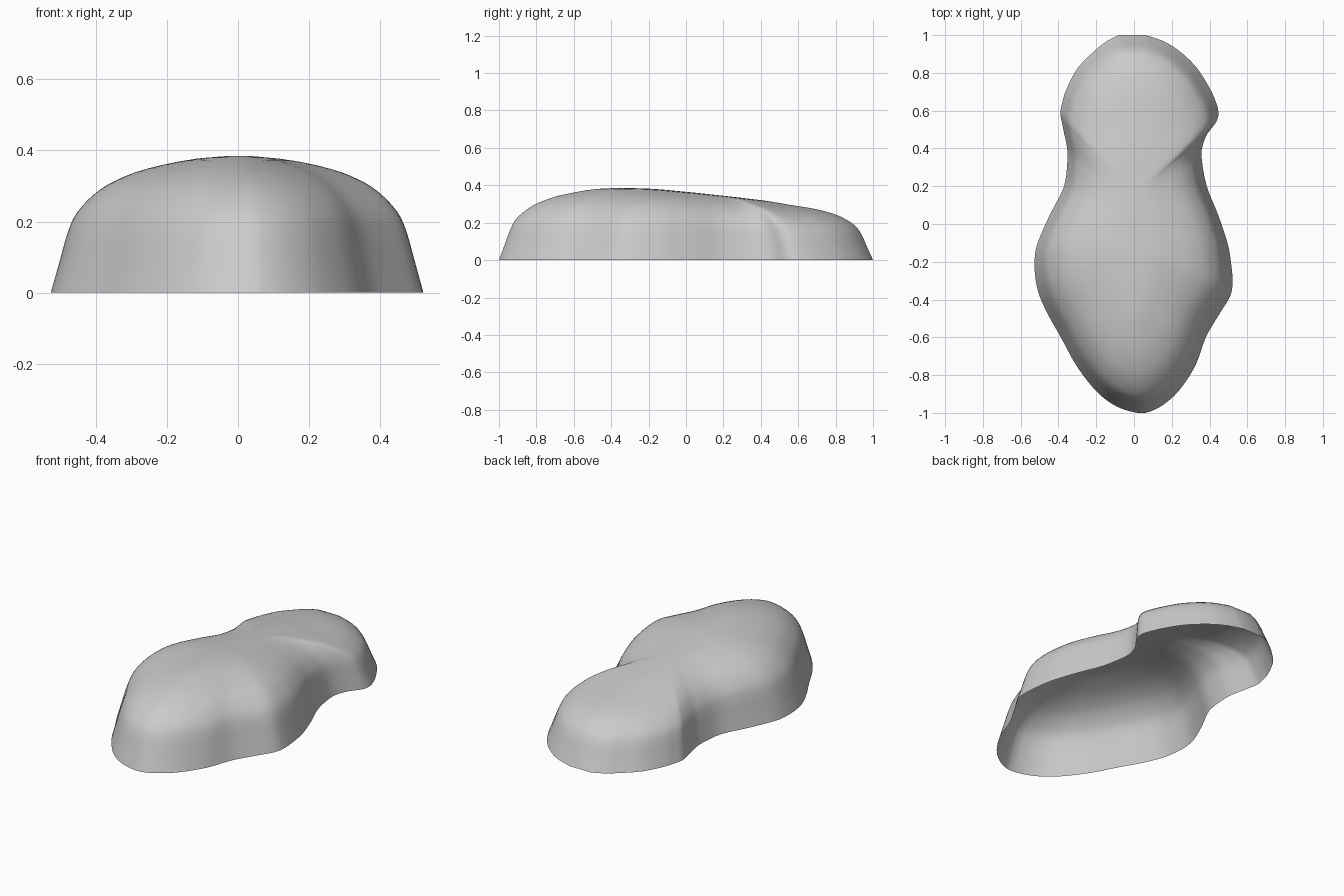
import bpy, bmesh

if "Cube" in bpy.data.objects:
    bpy.data.objects.remove(bpy.data.objects["Cube"])

# Footprint stations from back to front: y, left x, right x
STATIONS = [
    (1.0, -.08, .06), (.97, -.14, .15), (.92, -.205, .235), (.83, -.295, .33),
    (.72, -.355, .40), (.65, -.378, .432), (.59, -.39, .447), (.54, -.382, .435),
    (.48, -.37, .39), (.42, -.357, .365), (.35, -.352, .358), (.2, -.37, .385),
    (.05, -.445, .445), (-.1, -.51, .495), (-.2, -.527, .513), (-.3, -.52, .522),
    (-.38, -.50, .51), (-.48, -.455, .45), (-.6, -.387, .38), (-.75, -.305, .325),
    (-.88, -.205, .24), (-.95, -.12, .165), (-.985, -.045, .105), (-1.0, .02, .06)]
# Wall-to-crown profile: fraction of the way to the spine, fraction of height
PROFILE = [(0, 0), (.045, .22), (.09, .44), (.14, .59), (.24, .735), (.35, .83),
           (.5, .91), (.75, .985), (1, 1)]
# Crown height along y
CROWN = [(-1, .385), (-.3, .385), (0, .365), (.4, .322), (.6, .308), (1, .318)]


def spline(points, steps):
    """Catmull-Rom curve through tuples of any size."""
    out = []
    for i in range(len(points) - 1):
        a, b, c, d = (points[min(max(i + k, 0), len(points) - 1)] for k in (-1, 0, 1, 2))
        for s in range(steps):
            t = s / steps
            out.append(tuple(
                .5 * (2 * q + (r - p) * t + (2 * p - 5 * q + 4 * r - s_) * t * t
                      + (3 * q - p - 3 * r + s_) * t ** 3)
                for p, q, r, s_ in zip(a, b, c, d)))
    return out + [points[-1]]


CROWN_FINE = spline(CROWN, 10)


def crown(y):
    for (y0, z0), (y1, z1) in zip(CROWN_FINE, CROWN_FINE[1:]):
        if y <= y1:
            return z0 + (z1 - z0) * (y - y0) / (y1 - y0)
    return CROWN_FINE[-1][1]


# Closed footprint loop, left side then right side reversed
stations = spline(STATIONS, 3)
outline = [(l, y) for y, l, r in stations] + [(r, y) for y, l, r in reversed(stations)]

# Open-bottomed shell: rings drawn in from the footprint to a central spine
bm = bmesh.new()
rings = []
for t, f in spline(PROFILE, 3):
    ring = []
    for x, y in outline:
        yy = y * (1 - .7 * t)
        ring.append(bm.verts.new((x * (1 - t), yy, crown(yy) * f)))
    rings.append(ring)
n = len(outline)
for low, high in zip(rings, rings[1:]):
    for i in range(n):
        j = (i + 1) % n
        bm.faces.new((low[i], low[j], high[j], high[i]))
bmesh.ops.remove_doubles(bm, verts=bm.verts, dist=1e-5)
bmesh.ops.recalc_face_normals(bm, faces=bm.faces)
if sum(f.normal.z for f in bm.faces) < 0:
    bmesh.ops.reverse_faces(bm, faces=bm.faces)
for face in bm.faces:
    face.smooth = True

mesh = bpy.data.meshes.new("contoured_shell")
bm.to_mesh(mesh)
bm.free()
shell = bpy.data.objects.new("contoured_shell", mesh)
bpy.context.collection.objects.link(shell)
